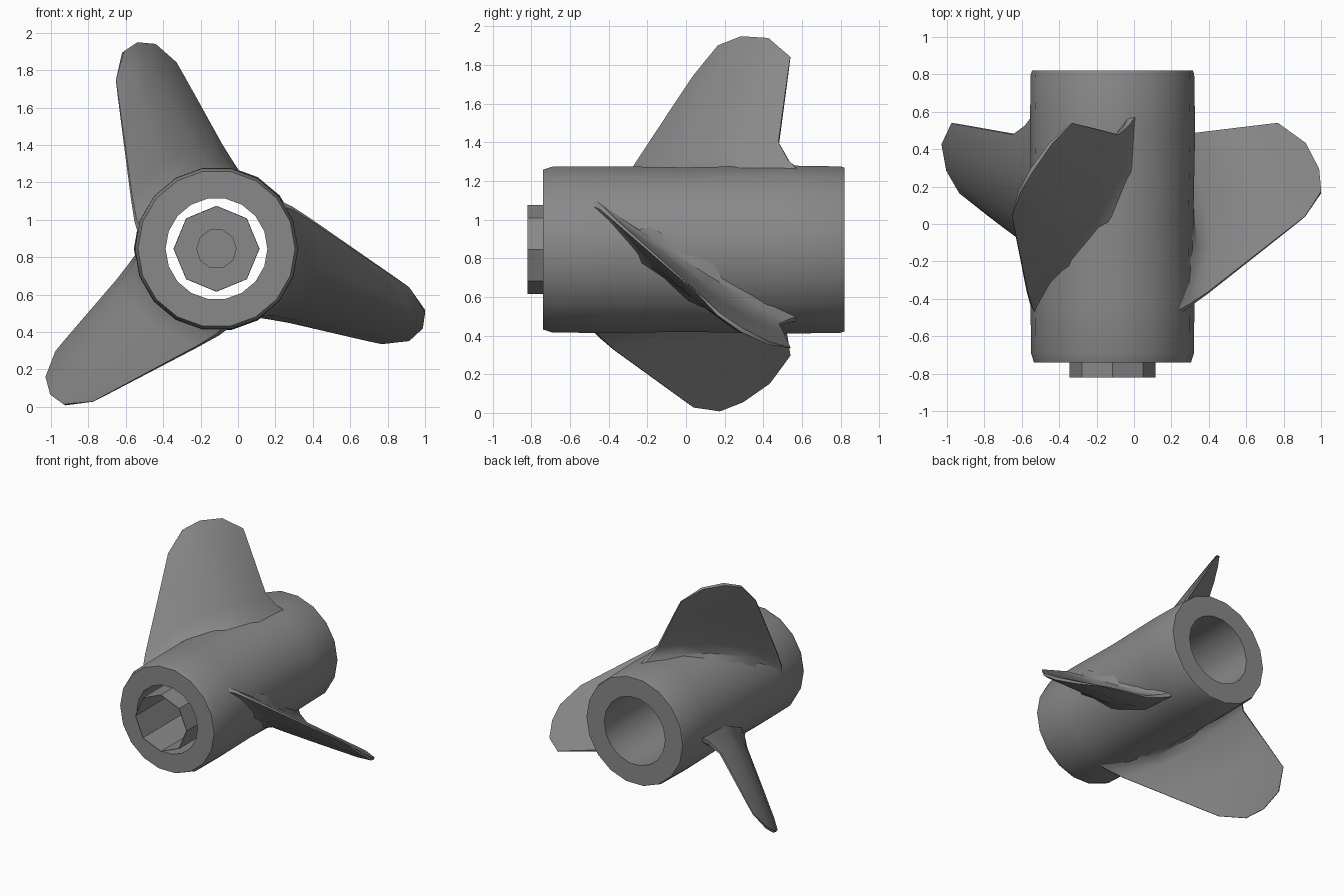
import bpy, bmesh, math
from mathutils import Vector

if "Cube" in bpy.data.objects:
    bpy.data.objects.remove(bpy.data.objects["Cube"])

CX, CZ = -0.115, 0.845          # hub axis runs along y through this point
BLADES = (("upper", 111.4), ("right", -20.7), ("lower", 221.7))

grey = bpy.data.materials.new("mid_grey")
grey.diffuse_color = (0.25, 0.25, 0.255, 1)
grey.use_nodes = True
grey.node_tree.nodes["Principled BSDF"].inputs["Base Color"].default_value = grey.diffuse_color


def polar(r, deg, y):
    a = math.radians(deg)
    return Vector((CX + r * math.cos(a), y, CZ + r * math.sin(a)))


def finish(bm, name, smooth=None):
    bmesh.ops.remove_doubles(bm, verts=bm.verts, dist=0.0005)
    bmesh.ops.recalc_face_normals(bm, faces=bm.faces)
    mesh = bpy.data.meshes.new(name)
    bm.to_mesh(mesh)
    bm.free()
    mesh.materials.append(grey)
    ob = bpy.data.objects.new(name, mesh)
    bpy.context.collection.objects.link(ob)
    if smooth:
        bpy.ops.object.select_all(action='DESELECT')
        ob.select_set(True)
        bpy.context.view_layer.objects.active = ob
        bpy.ops.object.shade_smooth_by_angle(angle=math.radians(smooth))
    return ob


def lathe(name, profile, sides, smooth=None):
    """Spin a closed (y, r) profile around the hub axis."""
    bm = bmesh.new()
    rings = [[bm.verts.new(polar(r, 360 * k / sides, y)) for y, r in profile]
             for k in range(sides)]
    n = len(profile)
    for k in range(sides):
        a, b = rings[k], rings[(k + 1) % sides]
        for i in range(n):
            j = (i + 1) % n
            if profile[i][1] == 0 and profile[j][1] == 0:
                continue
            bm.faces.new((a[i], a[j], b[j], b[i]))
    return finish(bm, name, smooth)


# Hollow hub
lathe("hub", [(-0.74, 0.272), (-0.74, 0.42), (-0.69, 0.436), (-0.4, 0.438),
              (0.0, 0.432), (0.5, 0.442), (0.8, 0.437), (0.82, 0.43), (0.82, 0.272)], 18, 32)

# Octagonal sleeve inside the bore, open at the front, with a shaft stub at its end
lathe("drive_sleeve", [(-0.82, 0.23), (0.2, 0.23), (0.2, 0), (0.19, 0),
                       (0.19, 0.226), (-0.82, 0.226)], 8)
lathe("shaft_stub", [(0.18, 0), (0.18, 0.108), (0.195, 0.108), (0.195, 0)], 10)

# Blade stations, leading edge to trailing edge: (radius, angle from blade centre, y)
ROOT = [(0.42, 56, -0.48), (0.41, 22, -0.2), (0.41, -4, 0.07), (0.41, -23, 0.32), (0.41, -38, 0.6)]
FILLET = [(0.46, 49, -0.44), (0.45, 18, -0.17), (0.45, -5, 0.08), (0.46, -22, 0.31), (0.47, -31, 0.53)]
NECK = [(0.53, 37.5, -0.37), (0.53, 14, -0.13), (0.54, -5, 0.09), (0.55, -18, 0.3), (0.555, -24, 0.48)]
TIP = [(1.05, 9.4, 0.04), (1.165, 4, 0.17), (1.18, 0, 0.29), (1.14, -4.5, 0.43), (1.02, -9.2, 0.54)]


def blade(name, centre):
    root, fillet, neck, tip = ([polar(r, centre + d, y) for r, d, y in row]
                               for row in (ROOT, FILLET, NECK, TIP))
    rows = [root, fillet, neck]
    rows += [[a.lerp(b, t) for a, b in zip(neck, tip)] for t in (0.45, 0.85)]
    rows.append(tip)
    half = [0.13, 0.075, 0.05, 0.038, 0.025, 0.011]   # half thickness per row
    chord = [0.15, 0.8, 1.0, 0.8, 0.15]               # thickness across the blade
    last = len(rows) - 1
    bm = bmesh.new()
    sheets = []
    for side in (1, -1):
        sheet = []
        for i, row in enumerate(rows):
            line = []
            for j, p in enumerate(row):
                du = row[min(j + 1, 4)] - row[max(j - 1, 0)]
                dv = rows[min(i + 1, last)][j] - rows[max(i - 1, 0)][j]
                n = du.cross(dv).normalized()
                line.append(bm.verts.new(p + n * side * half[i] * chord[j]))
            sheet.append(line)
        sheets.append(sheet)
    s, t = sheets
    for g in sheets:
        for i in range(last):
            for j in range(4):
                bm.faces.new((g[i][j], g[i][j + 1], g[i + 1][j + 1], g[i + 1][j]))
    # thin rim along the leading edge, trailing edge and tip
    for i in range(last):
        for j in (0, 4):
            bm.faces.new((s[i][j], s[i + 1][j], t[i + 1][j], t[i][j]))
    for j in range(4):
        bm.faces.new((s[last][j], s[last][j + 1], t[last][j + 1], t[last][j]))
    finish(bm, name, 40)


for label, angle in BLADES:
    blade(label + "_blade", angle)
